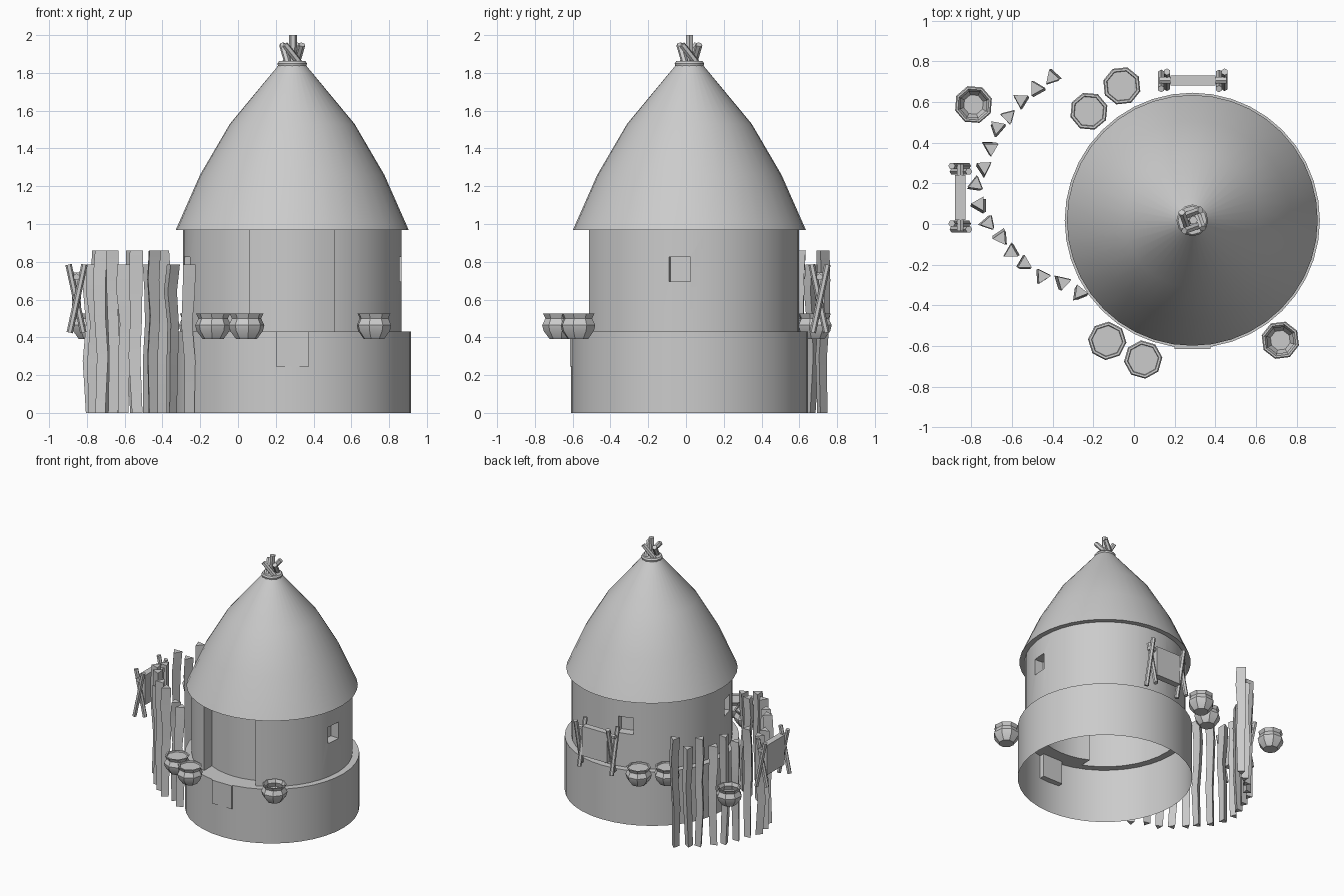
import bpy, bmesh, math, random
from mathutils import Vector, Matrix

if "Cube" in bpy.data.objects:
    bpy.data.objects.remove(bpy.data.objects["Cube"])

random.seed(4)
CX, CY = 0.287, 0.018          # hut centre


def finish(name, bm, fix=True):
    bmesh.ops.remove_doubles(bm, verts=bm.verts, dist=1e-5)
    if fix:
        bmesh.ops.recalc_face_normals(bm, faces=bm.faces)
    me = bpy.data.meshes.new(name)
    bm.to_mesh(me)
    bm.free()
    ob = bpy.data.objects.new(name, me)
    bpy.context.collection.objects.link(ob)
    return ob


def lathe(name, profile, n, x, y, turn=0.0):
    bm = bmesh.new()
    rings = []
    for r, z in profile:
        rings.append([bm.verts.new((x + r * math.cos(turn + 2 * math.pi * i / n),
                                    y + r * math.sin(turn + 2 * math.pi * i / n), z)) for i in range(n)])
    for a, b in zip(rings, rings[1:]):
        for i in range(n):
            j = (i + 1) % n
            bm.faces.new((a[i], a[j], b[j], b[i]))
    # outward normals come from the profile direction
    return finish(name, bm, fix=False)


def add_box(bm, c, s, rot=0.0):
    m = Matrix.Translation(c) @ Matrix.Rotation(rot, 4, 'Z') @ Matrix.Diagonal((*s, 1))
    bmesh.ops.create_cube(bm, size=1, matrix=m)


def add_stick(bm, a, b, r, n=6):
    a, b = Vector(a), Vector(b)
    d = b - a
    m = Matrix.Translation((a + b) / 2) @ d.to_track_quat('Z', 'Y').to_matrix().to_4x4()
    bmesh.ops.create_cone(bm, cap_ends=True, segments=n, radius1=r, radius2=r, depth=d.length, matrix=m)


def door_plan(r_in, r_out, half=0.225, n=6):
    xs = [-half + 2 * half * i / n for i in range(n + 1)]
    pts = [(x, -math.sqrt(r_in ** 2 - x * x)) for x in xs]
    pts += [(x, -math.sqrt(r_out ** 2 - x * x)) for x in reversed(xs)]
    return [(CX + x, CY + y) for x, y in pts]


# base plinth with a ledge, open underneath
lathe("base", [(0.628, 0), (0.628, 0.43), (0.575, 0.43)], 40, CX, CY)

# wall drum, with door and window recesses cut in
bm = bmesh.new()
bmesh.ops.create_cone(bm, cap_ends=True, segments=40, radius1=0.579, radius2=0.579, depth=0.54,
                      matrix=Matrix.Translation((CX, CY, 0.70)))
wall = finish("wall", bm)
bm = bmesh.new()
f = bm.faces.new([bm.verts.new((x, y, 0.3)) for x, y in door_plan(0.49, 0.7)])
ext = bmesh.ops.extrude_face_region(bm, geom=[f])
bmesh.ops.translate(bm, vec=(0, 0, 0.9), verts=[v for v in ext["geom"] if isinstance(v, bmesh.types.BMVert)])
for deg in (-5, 106, 195):
    a = math.radians(deg)
    add_box(bm, (CX + 0.58 * math.cos(a), CY + 0.58 * math.sin(a), 0.76), (0.15, 0.115, 0.13), a)
cutter = finish("recess_cutter", bm)
cutter.hide_render = True
mod = wall.modifiers.new("cut", 'BOOLEAN')
mod.object = cutter
mod.solver = 'EXACT'
dg = bpy.context.evaluated_depsgraph_get()
me = bpy.data.meshes.new_from_object(wall.evaluated_get(dg))
wall.modifiers.clear()
wall.data = me
bpy.data.objects.remove(cutter)
bm = bmesh.new()
bm.from_mesh(me)
caps = [p for p in bm.faces if all(v.co.z < 0.4301 for v in p.verts) or all(v.co.z > 0.969 for v in p.verts)]
bmesh.ops.delete(bm, geom=caps, context='FACES')
bm.to_mesh(me)
bm.free()

# floor of the door recess
bm = bmesh.new()
bm.faces.new([bm.verts.new((x, y, 0.43)) for x, y in door_plan(0.49, 0.58)])
finish("door_sill", bm)

# step block under the door
bm = bmesh.new()
add_box(bm, (0.288, -0.59, 0.338), (0.175, 0.05, 0.185))
finish("door_step", bm)

# thatched roof
lathe("roof", [(0.575, 0.968), (0.617, 0.968), (0.488, 1.26), (0.33, 1.53), (0.073, 1.84), (0, 1.86)], 40, CX, CY)

# tie ring and bundle of sticks on top
lathe("roof_ring", [(0.05, 1.835), (0.075, 1.835), (0.078, 1.85), (0.07, 1.862), (0, 1.862)], 12, CX, CY)
bm = bmesh.new()
add_stick(bm, (CX, CY, 1.84), (CX + 0.005, CY, 2.0), 0.021)
for i in range(4):
    a = math.radians(20 + 90 * i)
    u = Vector((math.cos(a), math.sin(a), 0))
    w = Vector((-u.y, u.x, 0))
    c = Vector((CX, CY, 0))
    add_stick(bm, c + w * 0.035 - u * 0.03 + Vector((0, 0, 1.85)),
              c + w * 0.035 + u * 0.055 + Vector((0, 0, 1.95)), 0.018)
finish("roof_sticks", bm)

# pots: some with a lid, some open
OUTER = [(0, 0.39), (0.055, 0.39), (0.088, 0.435), (0.095, 0.465), (0.078, 0.5), (0.09, 0.525)]
LID = [(0.078, 0.525), (0.075, 0.515), (0, 0.515)]
OPEN = [(0.08, 0.525), (0.068, 0.5), (0.08, 0.465), (0.05, 0.41), (0, 0.41)]
pots = [(-0.222, 0.555, LID), (-0.06, 0.68, LID), (-0.132, -0.575, LID), (0.045, -0.667, LID),
        (-0.79, 0.588, OPEN), (0.72, -0.572, OPEN)]
for i, (x, y, inner) in enumerate(pots):
    lathe("pot_%d" % (i + 1), OUTER + inner, 8, x, y, 0.3 + 0.2 * i)

# curved fence of rough three-sided stakes
stakes = [(-0.40, 0.72), (-0.48, 0.665), (-0.55, 0.605), (-0.62, 0.53), (-0.67, 0.47), (-0.71, 0.38),
          (-0.74, 0.275), (-0.78, 0.19), (-0.755, 0.095), (-0.72, 0.01), (-0.655, -0.065), (-0.60, -0.135),
          (-0.54, -0.20), (-0.455, -0.26), (-0.355, -0.29), (-0.27, -0.343)]
tall = {0, 2, 4, 6, 9, 10, 12, 13}
bm = bmesh.new()
for k, (x, y) in enumerate(stakes):
    h = 0.86 if k in tall else 0.785
    turn = math.atan2(y - 0.2, x + 0.1) + random.uniform(-0.4, 0.4)
    rings = []
    for t, r in ((0, 0.032), (0.35, 0.036), (0.6, 0.036), (0.82, 0.041), (1, 0.041)):
        ox, oy = random.uniform(-0.009, 0.009), random.uniform(-0.009, 0.009)
        rings.append([bm.verts.new((x + ox + r * math.cos(turn + i * 2.0944),
                                    y + oy + r * math.sin(turn + i * 2.0944), t * h)) for i in range(3)])
    for a, b in zip(rings, rings[1:]):
        for i in range(3):
            j = (i + 1) % 3
            bm.faces.new((a[i], a[j], b[j], b[i]))
    bm.faces.new(rings[0][::-1])
    bm.faces.new(rings[-1])
finish("fence_stakes", bm)


# drying racks: crossed sticks at both ends, a pole and a hanging hide
def rack(name, x, y, rot):
    fr, hide = bmesh.new(), bmesh.new()
    for s in (-1, 1):
        for t in (-1, 1):
            px = s * 0.142 + t * 0.014
            add_stick(fr, (px, -0.036 * t, 0.425), (px, 0.042 * t, 0.785), 0.017)
    add_stick(fr, (-0.165, 0, 0.72), (0.165, 0, 0.72), 0.018)
    add_box(hide, (0, 0, 0.625), (0.22, 0.05, 0.235))
    for part, b in (("_frame", fr), ("_hide", hide)):
        bmesh.ops.transform(b, verts=b.verts, matrix=Matrix.Translation((x, y, 0)) @ Matrix.Rotation(rot, 4, 'Z'))
        finish(name + part, b)


rack("back_rack", 0.29, 0.707, 0)
rack("side_rack", -0.855, 0.13, math.pi / 2)

# smooth shading with sharp edges kept
bpy.ops.object.select_all(action='DESELECT')
for ob in bpy.context.scene.objects:
    ob.select_set(True)
    bpy.context.view_layer.objects.active = ob
bpy.ops.object.shade_smooth_by_angle(angle=math.radians(35))
